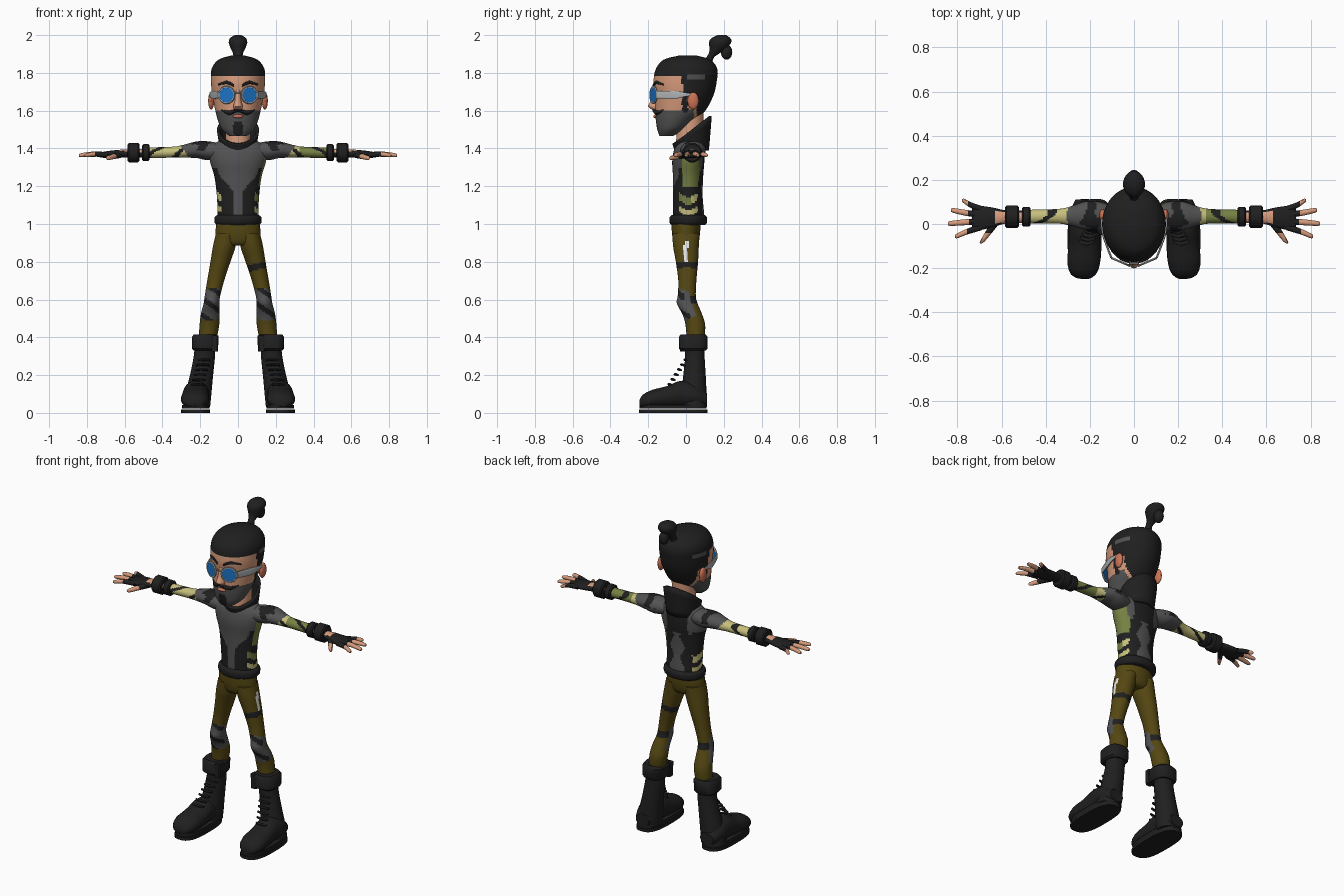
import bpy, bmesh, math
from mathutils import Vector, Matrix

if "Cube" in bpy.data.objects:
    bpy.data.objects.remove(bpy.data.objects["Cube"])

COLORS = {
    "black": (.014, .014, .014), "grey": (.085, .085, .088), "olive": (.09, .063, .006),
    "yellow": (.56, .52, .2), "green": (.18, .22, .055), "skin": (.68, .33, .2),
    "ear_red": (.6, .17, .09), "blue": (.012, .17, .55), "silver": (.42, .43, .44),
    "white": (.85, .85, .85)}
NAMES = list(COLORS)
MATS = []
for label, rgb in COLORS.items():
    mat = bpy.data.materials.new(label)
    mat.use_nodes = True
    mat.diffuse_color = (*rgb, 1)
    bsdf = mat.node_tree.nodes["Principled BSDF"]
    bsdf.inputs["Base Color"].default_value = (*rgb, 1)
    bsdf.inputs["Roughness"].default_value = .8
    MATS.append(mat)


def finish(name, bm, paint, angle=40):
    """Turn a bmesh into an object; paint is a colour name or a rule(centre, normal)."""
    bmesh.ops.recalc_face_normals(bm, faces=bm.faces)
    used = []
    for f in bm.faces:
        colour = paint if isinstance(paint, str) else paint(f.calc_center_median(), f.normal)
        if colour not in used:
            used.append(colour)
        f.material_index = used.index(colour)
    mesh = bpy.data.meshes.new(name)
    bm.to_mesh(mesh)
    bm.free()
    for colour in used:
        mesh.materials.append(MATS[NAMES.index(colour)])
    ob = bpy.data.objects.new(name, mesh)
    bpy.context.collection.objects.link(ob)
    bpy.ops.object.select_all(action="DESELECT")
    ob.select_set(True)
    bpy.context.view_layer.objects.active = ob
    bpy.ops.object.shade_smooth_by_angle(angle=math.radians(angle))
    return ob


def spline(a, b, c, d, t):
    return (b * 2 + (c - a) * t + (a * 2 - b * 5 + c * 4 - d) * t * t
            + (b * 3 - a - c * 3 + d) * t ** 3) / 2


def loft(name, axis, sections, paint, n=20, side=1, step=.02, power=2, cap=True, shape=None):
    """Skin smooth rings; a section is (position on axis, centre u, centre v, radius u, radius v)."""
    secs = [Vector(s) for s in sections]
    secs = [secs[0]] + secs + [secs[-1]]
    rows = []
    for a, b, c, d in zip(secs, secs[1:], secs[2:], secs[3:]):
        count = 1 if step is None else max(2, round(abs(c[0] - b[0]) / step))
        rows += [spline(a, b, c, d, i / count) if step else b for i in range(count)]
    rows.append(secs[-1])
    bm = bmesh.new()
    rings = []
    for t, u, v, ru, rv in rows:
        ring = []
        for i in range(n):
            ang = math.tau * (i + .5) / n
            co, si = math.cos(ang), math.sin(ang)
            p = u + ru * math.copysign(abs(co) ** (2 / power), co)
            q = v + rv * math.copysign(abs(si) ** (2 / power), si)
            x, y, z = {"x": (t, p, q), "y": (p, t, q), "z": (p, q, t)}[axis]
            if shape:
                z = shape(y, z)
            ring.append(bm.verts.new((x * side, y, z)))
        rings.append(ring)
    for r0, r1 in zip(rings, rings[1:]):
        for i in range(n):
            j = (i + 1) % n
            bm.faces.new((r0[i], r0[j], r1[j], r1[i]))
    if cap:
        bm.faces.new(rings[0])
        bm.faces.new(rings[-1])
    return finish(name, bm, paint)


def blob(name, centre, radii, paint):
    bm = bmesh.new()
    place = Matrix.Translation(centre) @ Matrix.Diagonal((*radii, 1))
    bmesh.ops.create_uvsphere(bm, u_segments=16, v_segments=10, radius=1, matrix=place)
    return finish(name, bm, paint)


# Colour rules
def head_paint(c, n):
    if abs(c.x) > .08 and 0 < c.y < .1 and abs(c.z - 1.775) < .012:
        return "grey"
    if c.z > 1.785 or (c.y > -.02 and c.z > 1.69) or (c.y > .055 and c.z > 1.56):
        return "black"
    if -.02 < c.y < .01 and c.z > 1.59:
        return "black"
    if c.z < 1.595 + .1 * max(0, c.y + .1) and c.y < .04:
        return "black" if c.z < 1.545 and abs(c.x) < .025 and c.y < -.14 else "grey"
    return "skin"


def torso_paint(c, n):
    x, y, z = c
    if abs(x) > .085 and abs(y - .015) < .055:
        wave = z + .012 * math.sin(y * 50 + x * 9)
        if z > 1.2:
            return "green" if x > 0 and y > -.02 and z < 1.38 else "black" if z < 1.3 else "grey"
        if 1.055 < wave < 1.085 or 1.115 < wave < 1.155:
            return "green" if x > 0 and y < .03 and z > 1.1 else "yellow"
        return "black"
    if y < .01:
        return "grey" if abs(x) < .02 + .9 * max(0, z - 1.17) else "black"
    if z > 1.28:
        return "black" if abs(x) < .07 else "grey"
    return "grey" if abs(x) < .02 + .03 * math.sin(z * 25) ** 2 else "black"


def sleeve_paint(c, n):
    x, wave = abs(c.x), math.sin(abs(c.x) * 42 + c.z * 60 + c.y * 45)
    if x < .285 + .02 * n.z:
        return "black" if abs(x - .19 - .02 * wave) < .035 and n.z > -.2 else "grey"
    if wave > .72:
        return "black"
    return "green" if c.x > .33 else "yellow"


def trouser_paint(c, n):
    x, y, z = c
    if x > 0 and abs(z - .775 - .25 * (x - .1)) < .018:
        return "black"
    if x > 0 and n.x > .8 and abs(y) < .011 and .8 < z < .91:
        return "white"
    if abs(z - .575) < .068 - .02 * n.y and n.y < .35:
        return "black" if math.sin(z * 70 + x * 50) > .45 and n.y < -.2 else "grey"
    return "black" if abs(z - .6) < .017 else "olive"


def glove_paint(c, n):
    return "skin" if abs(c.x) < .63 and n.z > .3 and abs(c.y - .03) < .025 else "black"


# Head, neck and hair bun
loft("head", "z", [(1.465, 0, -.105, .045, .035), (1.5, 0, -.08, .085, .072),
     (1.55, 0, -.055, .107, .105), (1.6, 0, -.03, .12, .133), (1.68, 0, -.01, .136, .155),
     (1.75, 0, -.005, .143, .167), (1.82, 0, .003, .14, .163), (1.87, 0, .005, .103, .123),
     (1.892, 0, .01, .035, .045)], head_paint, n=72, step=.008)
loft("neck", "z", [(1.4, 0, .015, .068, .07), (1.6, 0, .025, .065, .07)], "skin")
loft("hair_bun", "z", [(1.85, 0, .11, .03, .03), (1.885, 0, .13, .018, .02),
     (1.92, 0, .165, .035, .04), (1.96, 0, .18, .05, .06), (1.985, 0, .185, .042, .05),
     (2, 0, .19, .018, .022)], "black")
blob("bun_tail", (0, .215, 1.91), (.028, .03, .04), "black")

# Face
loft("nose", "z", [(1.605, 0, -.158, .02, .02), (1.622, 0, -.165, .026, .036),
     (1.65, 0, -.163, .018, .026), (1.71, 0, -.158, .012, .014)], "skin", n=14, step=.01)
loft("moustache", "x", [(-.09, -.116, 1.605, .005, .005), (-.05, -.15, 1.588, .013, .012),
     (0, -.166, 1.602, .012, .008), (.05, -.15, 1.588, .013, .012),
     (.09, -.116, 1.605, .005, .005)], "black", n=10)
blob("lips", (0, -.16, 1.57), (.028, .013, .01), "ear_red")

# Glasses
loft("glasses_bridge", "x", [(-.02, -.18, 1.695, .005, .005), (.02, -.18, 1.695, .005, .005)],
     "silver", n=8)
for side, word in ((1, "left"), (-1, "right")):
    turn = (Matrix.Translation((side * .06, -.172, 1.683)) @ Matrix.Rotation(side * .4, 4, "Z")
            @ Matrix.Rotation(math.pi / 2, 4, "X"))
    bm = bmesh.new()
    bmesh.ops.create_cone(bm, cap_ends=True, segments=24, radius1=.041, radius2=.041,
                          depth=.008, matrix=turn)
    finish(word + "_lens", bm, "blue")
    bpy.ops.mesh.primitive_torus_add(major_segments=24, minor_segments=6, major_radius=.043,
                                     minor_radius=.0055)
    rim = bpy.context.object
    rim.name, rim.matrix_world = word + "_lens_rim", turn
    rim.data.materials.append(MATS[NAMES.index("silver")])
    bpy.ops.object.shade_smooth_by_angle()
    loft(word + "_temple", "y", [(-.155, .102, 1.685, .005, .02), (-.06, .137, 1.683, .005, .021),
         (-.01, .146, 1.685, .005, .012), (.03, .146, 1.685, .004, .006)], "silver",
         n=12, side=side, power=4)
    blob(word + "_ear", (side * .142, .038, 1.652), (.016, .03, .046), "ear_red")
    loft(word + "_eyebrow", "x", [(.02, -.172, 1.732, .006, .007), (.06, -.158, 1.75, .007, .009),
         (.105, -.119, 1.738, .005, .005)], "black", n=10, side=side)

# Jacket: body, waistband and slanted stand-up collar
loft("jacket", "z", [(1.0, 0, .012, .108, .08), (1.05, 0, .014, .108, .082),
     (1.15, 0, .01, .112, .078), (1.25, 0, .011, .125, .08), (1.33, 0, .012, .148, .085),
     (1.39, 0, .016, .155, .08), (1.43, 0, .02, .12, .066), (1.45, 0, .025, .07, .05)],
     torso_paint, n=72, step=.009)
loft("waistband", "z", [(.995, 0, .012, .112, .088), (1.005, 0, .012, .124, .099),
     (1.035, 0, .012, .125, .1), (1.047, 0, .012, .112, .088)], "black", n=28, step=.01)
collar = loft("collar", "z", [(1.39, 0, .03, .095, .092), (1.55, 0, .032, .112, .105)], "black",
              n=28, step=.04, cap=False,
              shape=lambda y, z: 1.39 + (z - 1.39) / .16 * (.085 + .7 * y))
thick = collar.modifiers.new("thickness", "SOLIDIFY")
thick.thickness = .014

# Hips
loft("hips", "z", [(.885, 0, 0, .07, .045), (.9, 0, 0, .11, .063), (.95, 0, 0, .12, .075),
     (1.02, 0, 0, .113, .077)], "olive", n=28)

for side, word in ((1, "left"), (-1, "right")):
    # Arms and wrist bands
    loft(word + "_sleeve", "x", [(.08, .02, 1.385, .055, .04), (.16, .035, 1.388, .066, .05),
         (.22, .038, 1.393, .064, .044), (.29, .036, 1.385, .043, .034),
         (.35, .035, 1.38, .033, .029), (.5, .033, 1.377, .031, .028)],
         sleeve_paint, n=36, side=side, step=.009)
    for label, start, end, r in (("inner", .468, .508, .046), ("outer", .522, .584, .053)):
        loft(word + "_" + label + "_wrist_band", "x",
             [(x, .033, 1.378, q, q) for x, q in ((start, r * .85), (start + .007, r),
              (end - .007, r), (end, r * .85))], "black", n=12, side=side, step=None)

    # Hands
    loft(word + "_glove", "x", [(.5, .033, 1.375, .028, .024), (.58, .032, 1.374, .03, .022),
         (.64, .03, 1.371, .045, .021), (.7, .027, 1.367, .055, .018),
         (.735, .026, 1.366, .044, .012)], glove_paint, side=side, step=.01)
    tips = ((.78, .105), (.83, .062), (.843, .002), (.812, -.055))
    for i, (tx, ty) in enumerate(tips):
        base = .067 - i * .027
        mid = (.7 + tx) / 2
        loft(f"{word}_finger_{i + 1}", "x", [(.69, base, 1.366, .015, .014),
             (mid, (base + ty) / 2, 1.37, .014, .013), (tx - .008, ty, 1.364, .011, .01),
             (tx, ty, 1.363, .004, .004)],
             lambda c, n: "black" if abs(c.x) < .752 else "skin", n=10, side=side, step=.012)
    loft(word + "_thumb", "y", [(.01, .625, 1.366, .022, .017), (-.04, .66, 1.357, .017, .014),
         (-.08, .688, 1.349, .011, .011), (-.088, .694, 1.348, .004, .004)],
         lambda c, n: "black" if c.y > -.045 else "skin", n=10, side=side, step=.012)

    # Legs
    loft(word + "_trouser_leg", "z", [(.95, .06, 0, .057, .073), (.88, .073, 0, .06, .068),
         (.8, .093, .005, .053, .059), (.7, .118, .007, .045, .048), (.62, .135, .004, .041, .048),
         (.58, .14, .006, .042, .055), (.52, .148, .034, .049, .052), (.46, .152, .05, .052, .052),
         (.36, .165, .05, .045, .045)], trouser_paint, n=40, side=side, step=.009)

    # Boots: cuff, shaft, foot, two sole layers, laces
    loft(word + "_boot_cuff", "z", [(.33, .176, .04, .06, .066), (.34, .176, .038, .069, .076),
         (.402, .174, .038, .071, .077), (.416, .174, .038, .06, .066)], "black",
         n=20, side=side, step=None, power=2.6)
    loft(word + "_boot_tongue_flap", "z", [(.325, .125, -.01, .02, .022),
         (.41, .122, -.01, .02, .022)], "black", n=8, side=side, power=4)
    loft(word + "_boot_shaft", "z", [(.37, .175, .045, .055, .053), (.3, .178, .047, .057, .052),
         (.2, .193, .045, .062, .06), (.1, .21, .042, .07, .068), (.03, .22, .042, .073, .07)],
         "black", side=side)
    loft(word + "_boot_foot", "y", [(.112, .22, .07, .045, .035), (.05, .222, .09, .07, .065),
         (-.03, .223, .098, .07, .072), (-.1, .225, .083, .073, .06), (-.18, .228, .072, .075, .05),
         (-.23, .229, .06, .056, .036), (-.247, .229, .05, .025, .015)], "black", side=side)
    for label, low, high, grow in (("upper", .022, .042, 0), ("lower", 0, .019, .004)):
        loft(f"{word}_{label}_sole", "z", [(z, .224, -.068, .073 + grow, .178 + grow)
             for z in (low, high)], "black", n=28, side=side, power=2.8, step=None)
    for i in range(6):
        y, z, x = -.09 + i * .017, .148 + i * .026, .215 - i * .007
        loft(f"{word}_lace_{i + 1}", "x", [(x - .035, y + .012, z, .007, .006),
             (x, y, z + .004, .01, .007), (x + .035, y + .012, z, .007, .006)],
             "black", n=8, side=side)
